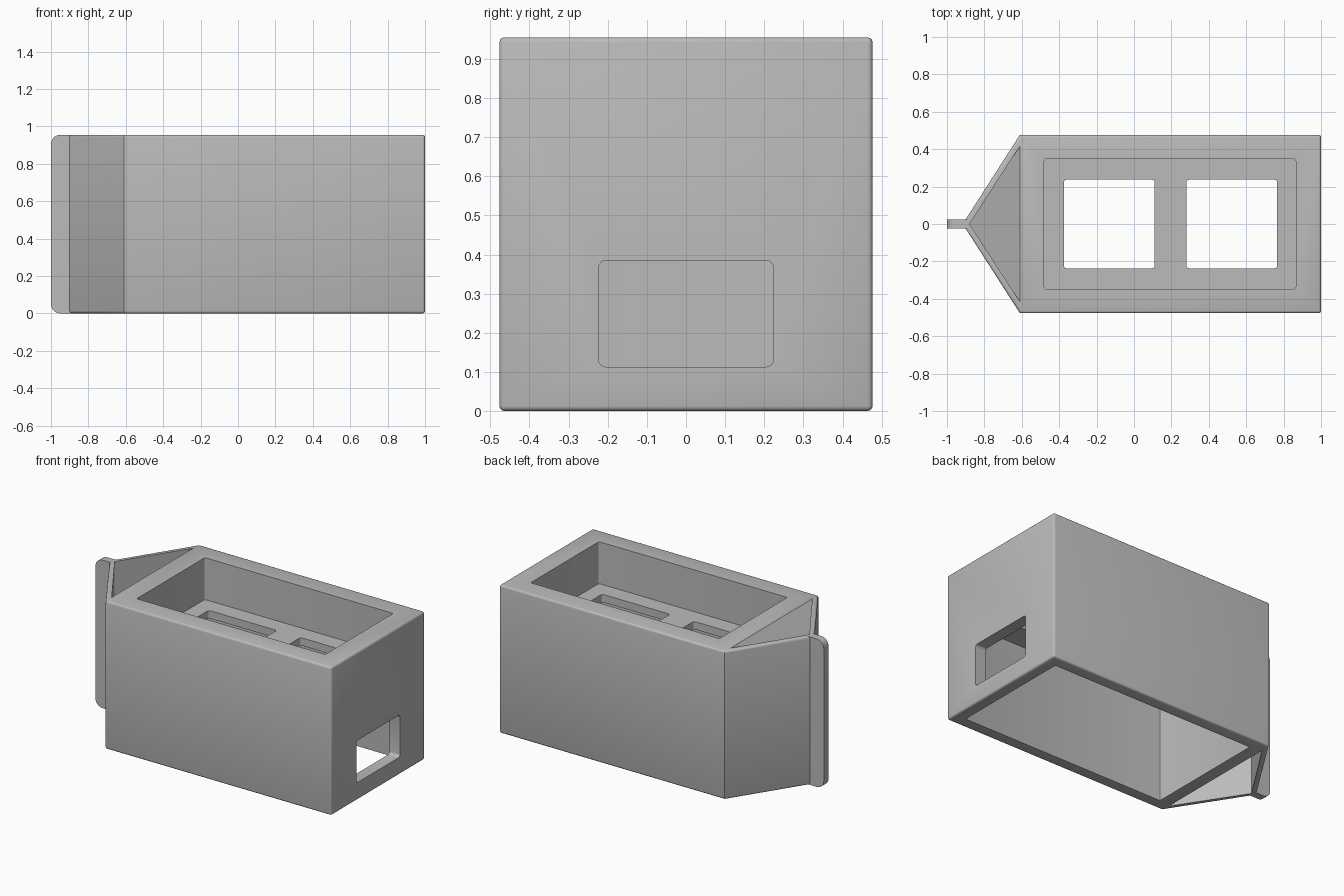
import bpy, bmesh
from math import radians, sin, cos

if "Cube" in bpy.data.objects:
    bpy.data.objects.remove(bpy.data.objects["Cube"], do_unlink=True)

H = 0.955      # total height
W = 0.477      # half width

grey = bpy.data.materials.new("plain grey")
grey.use_nodes = True
colour = (0.5, 0.5, 0.5, 1)
grey.diffuse_color = colour
grey.node_tree.nodes["Principled BSDF"].inputs["Base Color"].default_value = colour


def add_object(name, bm):
    bmesh.ops.recalc_face_normals(bm, faces=bm.faces)
    mesh = bpy.data.meshes.new(name)
    bm.to_mesh(mesh)
    bm.free()
    obj = bpy.data.objects.new(name, mesh)
    bpy.context.collection.objects.link(obj)
    mesh.materials.append(grey)
    return obj


def prism(name, points, offset):
    """Extrude a flat polygon of 3D points along an offset."""
    bm = bmesh.new()
    face = bm.faces.new([bm.verts.new(p) for p in points])
    out = bmesh.ops.extrude_face_region(bm, geom=[face])
    moved = [v for v in out["geom"] if isinstance(v, bmesh.types.BMVert)]
    bmesh.ops.translate(bm, verts=moved, vec=offset)
    return add_object(name, bm)


def rounded_rect(u0, u1, v0, v1, r, steps=4):
    pts = []
    corners = ((u1 - r, v1 - r), (u0 + r, v1 - r), (u0 + r, v0 + r), (u1 - r, v0 + r))
    for i, (u, v) in enumerate(corners):
        for s in range(steps + 1):
            a = radians(90 * (i + s / steps))
            pts.append((u + r * cos(a), v + r * sin(a)))
    return pts


def upright_cut(name, x0, x1, half_y, z0, z1, r):
    pts = [(x, y, z0) for x, y in rounded_rect(x0, x1, -half_y, half_y, r)]
    return prism(name, pts, (0, 0, z1 - z0))


def apply_modifier(obj, kind, **settings):
    mod = obj.modifiers.new(kind.title(), kind)
    for key, value in settings.items():
        setattr(mod, key, value)
    bpy.ops.object.select_all(action='DESELECT')
    bpy.context.view_layer.objects.active = obj
    obj.select_set(True)
    bpy.ops.object.modifier_apply(modifier=mod.name)


def combine(obj, other, operation):
    other.hide_render = True
    apply_modifier(obj, 'BOOLEAN', object=other, operation=operation, solver='EXACT')
    bpy.data.objects.remove(other, do_unlink=True)


# Outer shell with pointed end
outline = [(1, -W), (1, W), (-0.61, W), (-0.9, 0.025), (-0.9, -0.025), (-0.61, -W)]
body = prism("housing", [(x, y, 0) for x, y in outline], (0, 0, H))
apply_modifier(body, 'BEVEL', width=0.013, segments=3, limit_method='ANGLE',
               angle_limit=radians(65))

# Upper pocket, lower cavity and the two openings in the dividing plate
combine(body, upright_cut("pocket_cut", -0.48, 0.865, 0.347, 0.685, 1.1, 0.012), 'DIFFERENCE')
combine(body, upright_cut("cavity_cut", -0.53, 0.925, 0.4, -0.1, 0.635, 0.004), 'DIFFERENCE')
for x0 in (-0.375, 0.28):
    combine(body, upright_cut("plate_opening_cut", x0, x0 + 0.485, 0.237, 0.6, 0.75, 0.015),
            'DIFFERENCE')

# Rounded port in the flat end
port = [(0.8, y, z) for y, z in rounded_rect(-0.223, 0.223, 0.113, 0.385, 0.018)]
combine(body, prism("port_cut", port, (0.3, 0, 0)), 'DIFFERENCE')

# Sloped recesses at top and bottom of the pointed end
for side in (1, -1):
    bm = bmesh.new()
    level = [H / 2 + side * (z - H / 2) for z in (1.0, 0.685)]
    base = [bm.verts.new((x, y, level[0]))
            for x, y in ((-0.565, 0.485), (-0.88, 0), (-0.565, -0.485))]
    tip = bm.verts.new((-0.88, 0, level[1]))
    bm.faces.new(base)
    for i in range(3):
        bm.faces.new((base[i], base[(i + 1) % 3], tip))
    combine(body, add_object("recess_cut", bm), 'DIFFERENCE')

# Thin fin with rounded outer corners
arc = [(x, -0.024, z) for x, z in rounded_rect(-1, -0.5, 0, H, 0.05, 6) if x < -0.75]
fin_outline = [(-0.885, -0.024, H)] + arc + [(-0.885, -0.024, 0)]
fin = prism("end_fin", fin_outline, (0, 0.048, 0))

# Soft shading with crisp edges
bpy.ops.object.select_all(action='DESELECT')
for obj in (body, fin):
    obj.select_set(True)
bpy.context.view_layer.objects.active = body
bpy.ops.object.shade_smooth_by_angle(angle=radians(31))
